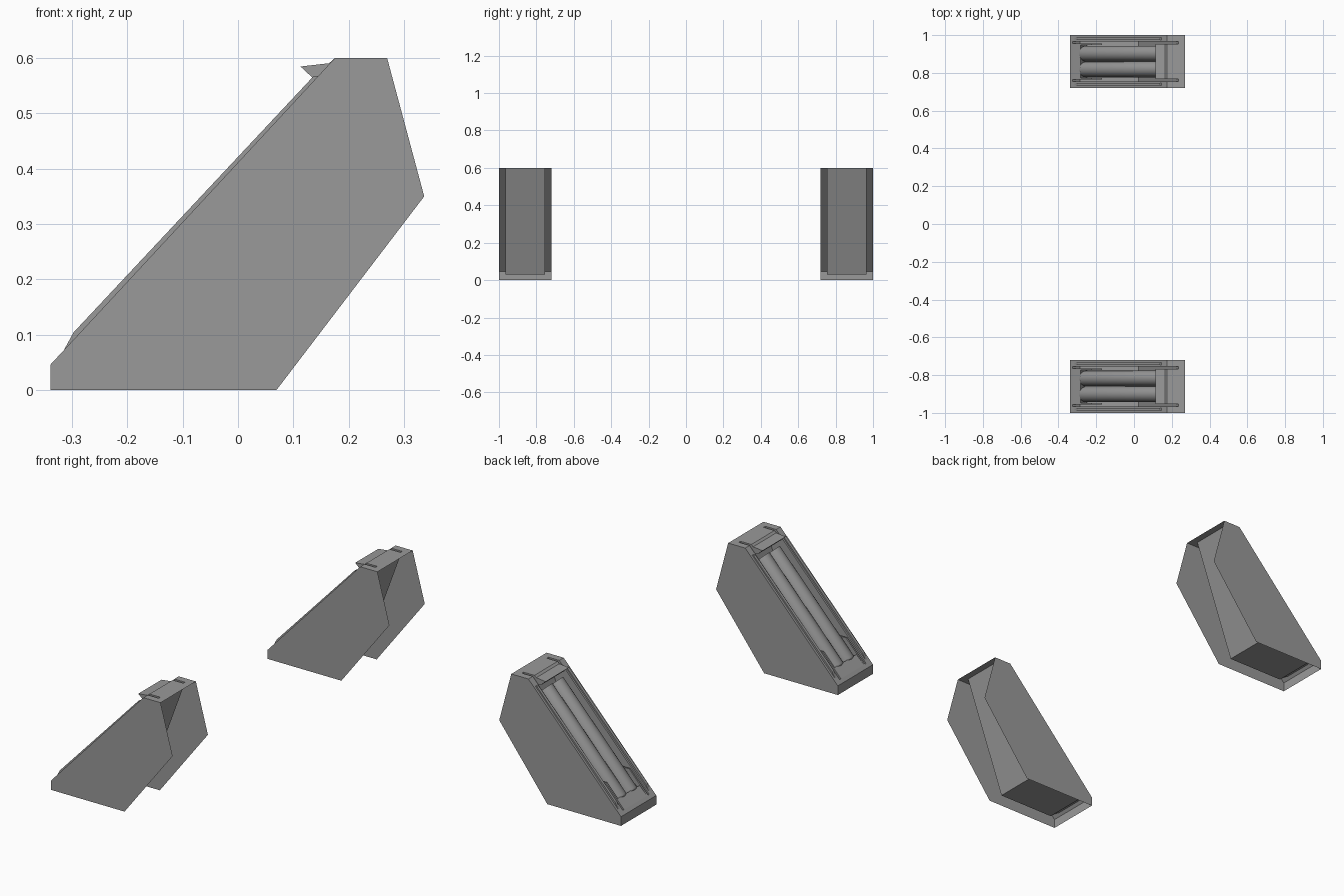
import bpy, bmesh, math
from mathutils import Vector, Matrix

if "Cube" in bpy.data.objects:
    bpy.data.objects.remove(bpy.data.objects["Cube"])

YC, HW, TW = 0.86, 0.14, 0.105      # unit centre, shell half width, trough half width
A, B = Vector((-0.339, 0.046)), Vector((0.175, 0.6))   # ends of the sloping edge
D = (B - A).normalized()
N = Vector((-D.y, D.x))

GREY = bpy.data.materials.new("dark_grey")
GREY.diffuse_color = (0.32, 0.32, 0.32, 1)
GREY.use_nodes = True
GREY.node_tree.nodes["Principled BSDF"].inputs["Base Color"].default_value = GREY.diffuse_color


def on_slope(x, h=0.0):
    """Point of the slope at x, lifted by h along its normal."""
    return A + D * ((x - A.x) / D.x) + N * h


def finish(name, bm, smooth=False):
    bmesh.ops.remove_doubles(bm, verts=bm.verts, dist=1e-5)
    bmesh.ops.recalc_face_normals(bm, faces=bm.faces)
    me = bpy.data.meshes.new(name)
    bm.to_mesh(me)
    bm.free()
    me.materials.append(GREY)
    ob = bpy.data.objects.new(name, me)
    bpy.context.collection.objects.link(ob)
    if smooth:
        bpy.context.view_layer.objects.active = ob
        ob.select_set(True)
        bpy.ops.object.shade_smooth_by_angle()
        ob.select_set(False)


def flat(bm, pts, y):
    bm.faces.new([bm.verts.new((p[0], y, p[1])) for p in pts])


def strip(bm, pts, y0, y1):
    """Sheet that sweeps an xz polyline from y0 to y1."""
    for p, q in zip(pts, pts[1:]):
        bm.faces.new([bm.verts.new(v) for v in
                      ((p[0], y0, p[1]), (q[0], y0, q[1]), (q[0], y1, q[1]), (p[0], y1, p[1]))])


def prism(bm, pts, y0, y1):
    flat(bm, pts, y0)
    flat(bm, pts, y1)
    strip(bm, list(pts) + [pts[0]], y0, y1)


LOW = on_slope(-0.325)
BACK = (0.235, 0.6)

for side, tag in ((1, "back"), (-1, "front")):
    c = side * YC

    # open shell: side panels, front lip, slope borders and top
    bm = bmesh.new()
    outline = [(-0.339, 0), A, B, (0.27, 0.6), (0.337, 0.35), (0.07, 0)]
    for s in (-1, 1):
        flat(bm, outline, c + s * HW)
        strip(bm, [LOW, B, BACK], c + s * TW, c + s * HW)
    strip(bm, [(-0.339, 0), A, LOW], c - HW, c + HW)
    strip(bm, [BACK, (0.27, 0.6)], c - HW, c + HW)
    finish(tag + "_shell", bm)

    # deep trough holding the tubes
    bm = bmesh.new()
    base = [LOW, (-0.285, 0.03), (0.025, 0.03), BACK]
    strip(bm, base, c - TW, c + TW)
    for s in (-1, 1):
        flat(bm, base + [B], c + s * TW)
    finish(tag + "_trough", bm)

    # raised side rails
    bm = bmesh.new()
    rail = [on_slope(-0.315), on_slope(-0.291, 0.009), on_slope(0.141, 0.006), on_slope(0.145)]
    for s in (-1, 1):
        prism(bm, rail, c + s * 0.114, c + s * 0.128)
    finish(tag + "_rails", bm)

    # end stop below the tubes, with side brackets
    bm = bmesh.new()
    prism(bm, [on_slope(-0.327), on_slope(-0.285, -0.004), (-0.25, 0.045), (-0.28, 0.03)],
          c - 0.09, c + 0.09)
    bracket = [on_slope(-0.327), on_slope(-0.225), on_slope(-0.2, -0.04), (-0.26, 0.03)]
    for s in (-1, 1):
        prism(bm, bracket, c + s * 0.088, c + s * 0.096)
    finish(tag + "_end_stop", bm)

    # hood over the top of the tubes
    bm = bmesh.new()
    prism(bm, [(0.113, 0.585), (0.165, 0.591), B, BACK, (0.215, 0.555), (0.14, 0.56)],
          c - 0.092, c + 0.092)
    finish(tag + "_hood", bm)

    # two tubes with rounded lower ends
    bm = bmesh.new()
    r = 0.0415
    lo, hi = on_slope(-0.282, -0.036), on_slope(0.125, -0.036)
    rot = Matrix.Rotation(math.atan2(D.x, D.y), 4, 'Y')
    for s in (-1, 1):
        length = (hi - lo).length
        prof = [(r * math.cos(t), -0.45 * r * math.sin(t))
                for t in (math.radians(a) for a in (90, 65, 40, 20, 0))] + [(r, length), (0, length)]
        vs = [bm.verts.new((p[0], 0, p[1])) for p in prof]
        es = [bm.edges.new(e) for e in zip(vs, vs[1:])]
        bmesh.ops.spin(bm, geom=vs + es, cent=(0, 0, 0), axis=(0, 0, 1),
                       angle=2 * math.pi, steps=24)
        new = [v for v in bm.verts if not v.tag]
        bmesh.ops.transform(bm, verts=new,
                            matrix=Matrix.Translation((lo.x, c + s * 0.042, lo.y)) @ rot)
        for v in bm.verts:
            v.tag = True
    finish(tag + "_tubes", bm, True)
